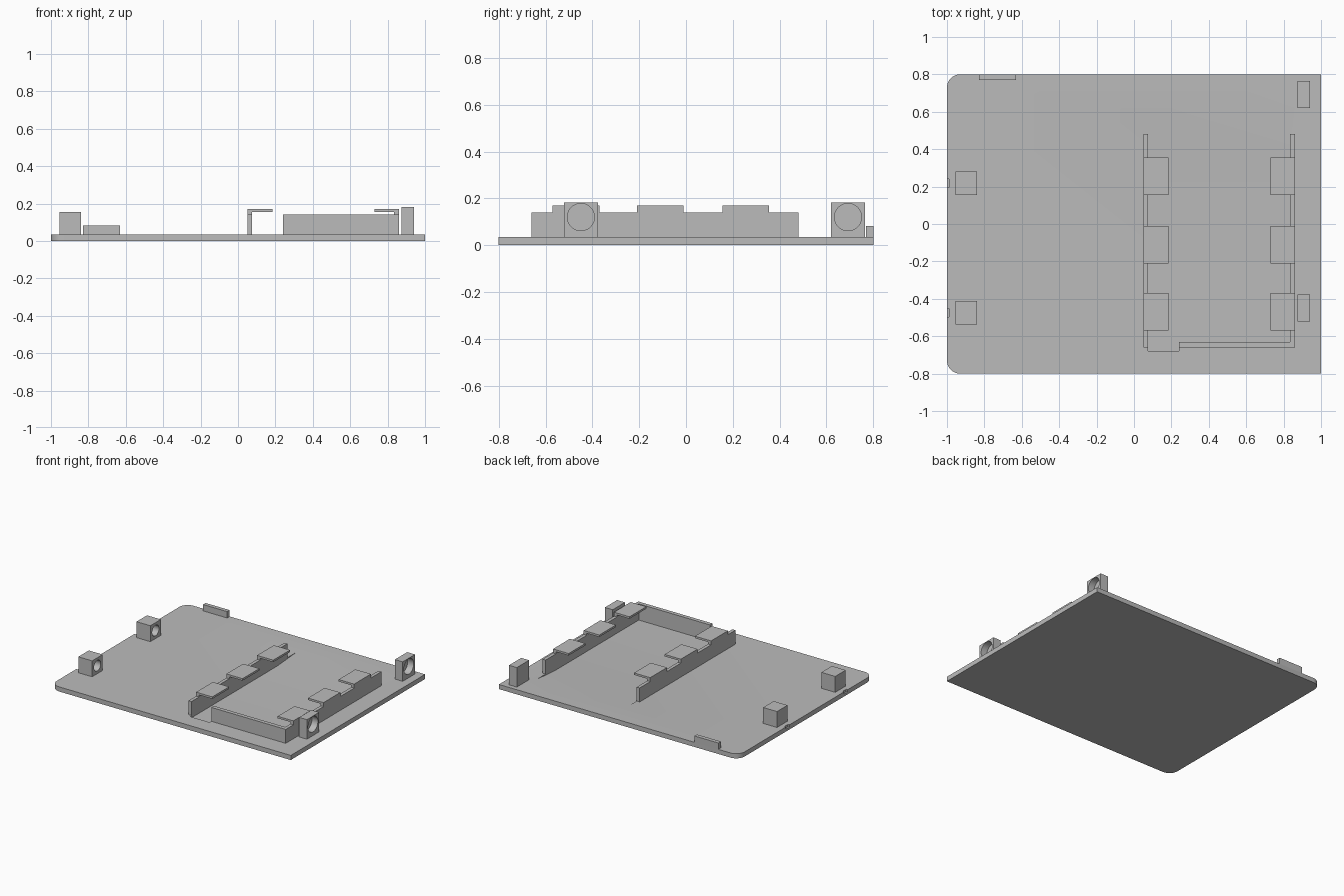
import bpy, bmesh, math

if "Cube" in bpy.data.objects:
    bpy.data.objects.remove(bpy.data.objects["Cube"])

grey = bpy.data.materials.new("light grey")
grey.diffuse_color = (0.5, 0.5, 0.5, 1)
grey.use_nodes = True
grey.node_tree.nodes["Principled BSDF"].inputs["Base Color"].default_value = grey.diffuse_color
T = 0.035  # plate thickness


def add(name, bm):
    bmesh.ops.recalc_face_normals(bm, faces=bm.faces)
    me = bpy.data.meshes.new(name)
    bm.to_mesh(me)
    bm.free()
    me.materials.append(grey)
    ob = bpy.data.objects.new(name, me)
    bpy.context.collection.objects.link(ob)
    return ob


def prism(name, pts, offset):
    """Extrude a closed outline along an offset vector."""
    bm = bmesh.new()
    face = bm.faces.new([bm.verts.new(p) for p in pts])
    new = bmesh.ops.extrude_face_region(bm, geom=[face])["geom"]
    bmesh.ops.translate(bm, vec=offset,
                        verts=[v for v in new if isinstance(v, bmesh.types.BMVert)])
    return add(name, bm)


def box(name, x0, x1, y0, y1, z0, z1):
    return prism(name, [(x0, y0, z0), (x1, y0, z0), (x1, y1, z0), (x0, y1, z0)],
                 (0, 0, z1 - z0))


def cylinder_x(name, x0, x1, y, z, r, n=40):
    pts = [(x0, y + r * math.cos(2 * math.pi * i / n),
            z + r * math.sin(2 * math.pi * i / n)) for i in range(n)]
    return prism(name, pts, (x1 - x0, 0, 0))


def cut(ob, cutter):
    mod = ob.modifiers.new("cut", "BOOLEAN")
    mod.operation, mod.solver, mod.object = "DIFFERENCE", "EXACT", cutter
    bpy.context.view_layer.objects.active = ob
    bpy.ops.object.modifier_apply(modifier=mod.name)
    bpy.data.objects.remove(cutter)


def smooth(ob):
    bpy.ops.object.select_all(action="DESELECT")
    ob.select_set(True)
    bpy.context.view_layer.objects.active = ob
    bpy.ops.object.shade_smooth_by_angle(angle=math.radians(30))


# Base plate with two rounded left corners
R = 0.07
outline = [(1, -0.8, 0), (1, 0.8, 0)]
for cy, start in ((0.8 - R, 90), (-0.8 + R, 180)):
    for i in range(9):
        a = math.radians(start + 90 * i / 8)
        outline.append((-1 + R + R * math.cos(a), cy + R * math.sin(a), 0))
plate = prism("base_plate", outline, (0, 0, T))

# Shallow tray recess that ramps out at the back, with a finger slot at the front
F = 0.018
tray = [(0.075, -0.63, F), (0.075, 0.36, F), (0.075, 0.59, T),
        (0.075, 0.62, 0.1), (0.075, -0.63, 0.1)]
cut(plate, prism("tray_cutter", tray, (0.76, 0, 0)))
cut(plate, box("slot_cutter", 0.075, 0.24, -0.68, -0.6, F, 0.1))

# Small notches in the left edge beside the left posts
for y in (0.218, -0.475):
    cut(plate, box("notch_cutter", -1.1, -0.988, y - 0.022, y + 0.022, 0.018, 0.1))
smooth(plate)

# Side rails with raised, inward pointing retaining tabs
for side, x0, x1, tx0, tx1 in (("left", 0.05, 0.075, 0.05, 0.185),
                               ("right", 0.835, 0.86, 0.73, 0.86)):
    box(side + "_rail", x0, x1, -0.66, 0.48, T, 0.14)
    for i, y in enumerate((-0.47, -0.11, 0.255)):
        box(f"{side}_tab_riser_{i}", x0, x1, y - 0.1, y + 0.1, 0.14, 0.155)
        box(f"{side}_tab_{i}", tx0, tx1, y - 0.1, y + 0.1, 0.155, 0.17)

# Front stop wall and rear locating tab
box("front_wall", 0.24, 0.835, -0.66, -0.63, T, 0.14)
box("rear_tab", -0.83, -0.63, 0.77, 0.8, T, 0.083)

# Posts with blind round holes opening to the right
posts = (("left_post", -0.955, -0.84, 0.218, 0.0625, 0.155, 0.095, 0.04, 0.09),
         ("left_post", -0.955, -0.84, -0.475, 0.0625, 0.155, 0.095, 0.04, 0.09),
         ("right_post", 0.875, 0.94, 0.692, 0.073, 0.182, 0.12, 0.058, 0.05),
         ("right_post", 0.875, 0.94, -0.449, 0.073, 0.182, 0.12, 0.058, 0.05))
for name, x0, x1, y, h, top, hz, r, depth in posts:
    post = box(name, x0, x1, y - h, y + h, T, top)
    cut(post, cylinder_x("hole_cutter", x1 - depth, x1 + 0.05, y, hz, r))
    smooth(post)
